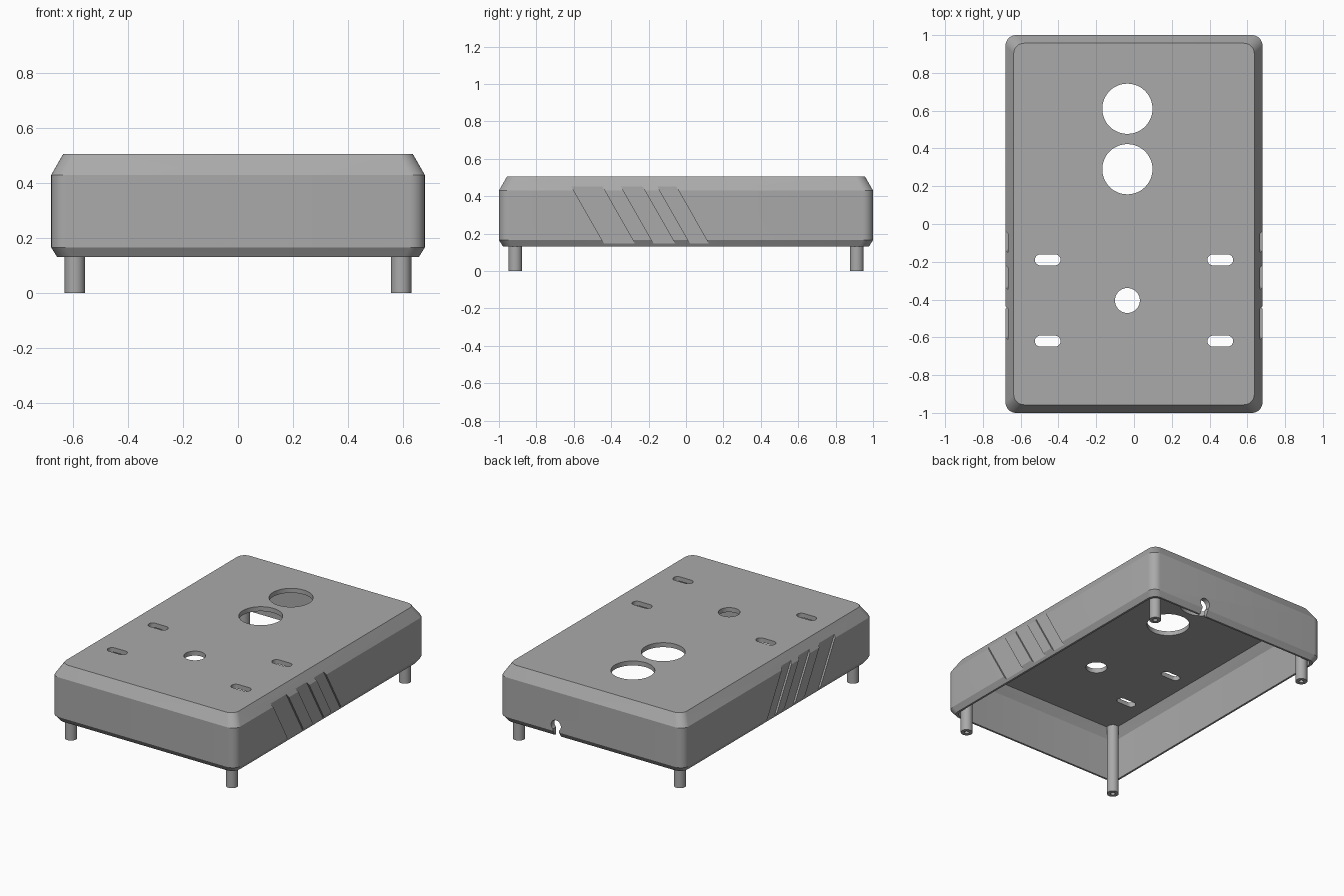
import bpy
import bmesh
from math import cos, sin, pi, radians
from mathutils import Vector

if "Cube" in bpy.data.objects:
    bpy.data.objects.remove(bpy.data.objects["Cube"], do_unlink=True)

HALF_X, HALF_Y = 0.68, 1.0

grey = bpy.data.materials.new("plain_grey")
grey.use_nodes = True
grey.diffuse_color = (0.4, 0.4, 0.4, 1)
grey.node_tree.nodes["Principled BSDF"].inputs["Base Color"].default_value = (0.4, 0.4, 0.4, 1)


def loft(name, rings, closed=False):
    """Skin a list of equal-length rings; cap both ends, or join last to first."""
    bm = bmesh.new()
    loops = [[bm.verts.new(p) for p in ring] for ring in rings]
    n = len(loops[0])
    pairs = list(zip(loops, loops[1:]))
    if closed:
        pairs.append((loops[-1], loops[0]))
    else:
        bm.faces.new(loops[0])
        bm.faces.new(loops[-1])
    for a, b in pairs:
        for i in range(n):
            j = (i + 1) % n
            bm.faces.new((a[i], a[j], b[j], b[i]))
    bmesh.ops.recalc_face_normals(bm, faces=bm.faces)
    mesh = bpy.data.meshes.new(name)
    bm.to_mesh(mesh)
    bm.free()
    mesh.materials.append(grey)
    obj = bpy.data.objects.new(name, mesh)
    bpy.context.collection.objects.link(obj)
    return obj


def rounded_rect(cx, cy, hx, hy, r, z, steps=8):
    """Rounded rectangle outline at height z."""
    pts = []
    corners = ((1, 1), (-1, 1), (-1, -1), (1, -1))
    for q, (sx, sy) in enumerate(corners):
        for s in range(steps + 1):
            a = (q + s / steps) * pi / 2
            pts.append((cx + sx * (hx - r) + r * cos(a),
                        cy + sy * (hy - r) + r * sin(a), z))
    return pts


def circle(cx, cy, r, z, n=48):
    return [(cx + r * cos(2 * pi * i / n), cy + r * sin(2 * pi * i / n), z) for i in range(n)]


def cut(target, cutter):
    mod = target.modifiers.new("cut", "BOOLEAN")
    mod.operation = "DIFFERENCE"
    mod.solver = "EXACT"
    mod.object = cutter
    bpy.context.view_layer.objects.active = target
    bpy.ops.object.modifier_apply(modifier=mod.name)
    bpy.data.objects.remove(cutter, do_unlink=True)


def smooth(obj):
    bpy.ops.object.select_all(action="DESELECT")
    obj.select_set(True)
    bpy.context.view_layer.objects.active = obj
    bpy.ops.object.shade_smooth_by_angle(angle=radians(25))


# Hollow lid: (inset, height) up the outside, then down the inside
profile = [(0.04, 0.475 - 0.33), (0.035, 0.13), (0.022, 0.13), (0, 0.165), (0, 0.43), (0.043, 0.505),
           (0.07, 0.475), (0.035, 0.415), (0.035, 0.15)]
outside, inside = profile[1:6], profile[6:]
rings = [rounded_rect(0, 0, HALF_X - d, HALF_Y - d, 0.055, z)
         for d, z in outside + inside]
shell = loft("case_shell", rings, closed=True)

# Close the top skin and the ceiling
bm = bmesh.new()
bm.from_mesh(shell.data)
bm.verts.ensure_lookup_table()
n = len(rings[0])
top, ceiling = len(outside) - 1, len(outside)
bm.faces.remove(next(f for f in bm.faces
                     if {v.index // n for v in f.verts} == {top, ceiling}))
for f in [f for f in bm.faces if {v.index // n for v in f.verts} == {top, ceiling}]:
    bm.faces.remove(f)
for ring in (top, ceiling):
    bm.faces.new([bm.verts[ring * n + i] for i in range(n)])
bmesh.ops.recalc_face_normals(bm, faces=bm.faces)
bm.to_mesh(shell.data)
bm.free()

# Round holes in the top
for y, r in ((0.61, 0.133), (0.29, 0.133), (-0.405, 0.066)):
    cut(shell, loft("round_cutter", [circle(-0.035, y, r, z) for z in (0.44, 0.6)]))

# Four short slots in the top
for x in (-0.457, 0.457):
    for y in (-0.19, -0.62):
        cut(shell, loft("slot_cutter",
                        [rounded_rect(x, y, 0.068, 0.029, 0.0288, z) for z in (0.44, 0.6)]))

# Slanted grip recesses on both sides: (start, width) along y at height 0.43
slope = 0.57
for side in (-1, 1):
    for start, width in ((-0.6, 0.165), (-0.335, 0.115), (-0.14, 0.1)):
        outline = [(start + t * width - slope * (z - 0.43), z)
                   for t, z in ((0, 0.1), (1, 0.1), (1, 0.46), (0, 0.46))]
        cut(shell, loft("grip_cutter",
                        [[(side * x, y, z) for y, z in outline] for x in (0.668, 0.75)]))

# Keyhole cable notch in the back wall
arc = [radians(-50 + 280 * i / 20) for i in range(21)]
keyhole = [(0.26 + 0.036 * cos(a), 0.205 + 0.036 * sin(a)) for a in arc]
keyhole += [(0.26 - 0.023, 0.1), (0.26 + 0.023, 0.1)]
cut(shell, loft("notch_cutter", [[(x, y, z) for x, z in keyhole] for y in (0.9, 1.1)]))
smooth(shell)

# Corner posts with a screw hole in each foot
for sx, side in ((-1, "right"), (1, "left")):
    for sy, end in ((-1, "front"), (1, "back")):
        x, y = sx * 0.594, sy * 0.913
        post = loft(f"{end}_{side}_post",
                    [circle(x, y, r, z, 32) for r, z in
                     ((0.015, 0.1), (0.015, 0), (0.037, 0), (0.037, 0.48))])
        smooth(post)
